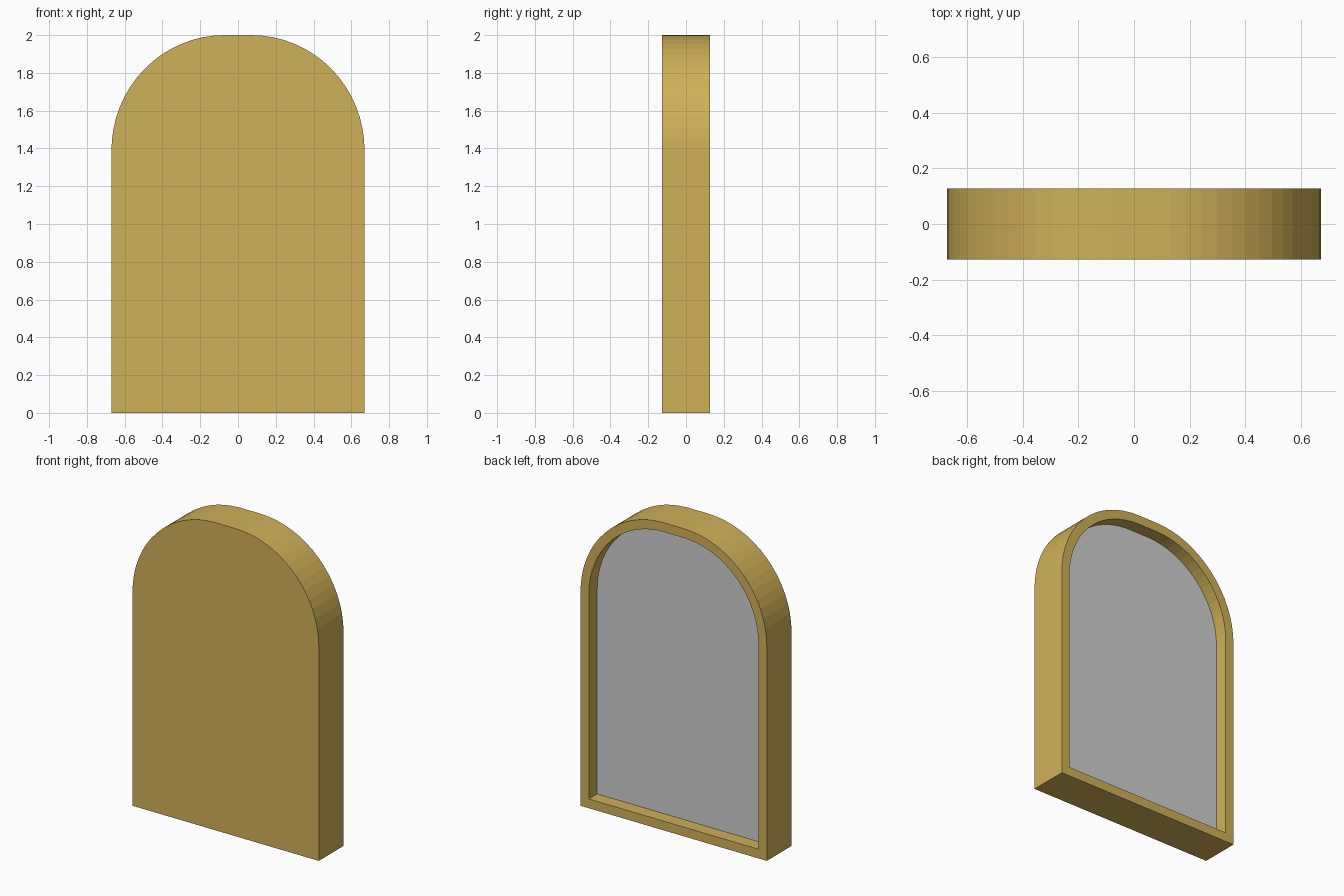
import bpy, bmesh, math

cube = bpy.data.objects.get("Cube")
if cube:
    bpy.data.objects.remove(cube)

HALF_W, HEIGHT, HALF_D = 0.67, 2.0, 0.127
FLAT, SPRING, STEPS = 0.07, 1.39, 16
WALL, RECESS = 0.06, 0.086


def make_material(name, color):
    mat = bpy.data.materials.new(name)
    mat.use_nodes = True
    mat.diffuse_color = color
    mat.node_tree.nodes["Principled BSDF"].inputs["Base Color"].default_value = color
    return mat


def arch_outline(inset):
    """Arch outline as (x, z) points, shrunk evenly by inset."""
    rx, rz = HALF_W - FLAT - inset, HEIGHT - SPRING - inset
    right = [(HALF_W - inset, inset)]
    for i in range(STEPS + 1):
        a = math.pi / 2 * i / STEPS
        right.append((FLAT + rx * math.cos(a), SPRING + rz * math.sin(a)))
    return right + [(-x, z) for x, z in reversed(right)]


def ring(bm, inset, y):
    return [bm.verts.new((x, y, z)) for x, z in arch_outline(inset)]


def bridge(bm, a, b):
    for i in range(len(a)):
        j = (i + 1) % len(a)
        bm.faces.new((a[i], a[j], b[j], b[i]))


gold = make_material("gold", (0.63, 0.44, 0.098, 1))
grey = make_material("pale_grey", (0.63, 0.63, 0.63, 1))

# Arched body with a shallow recess in its back
bm = bmesh.new()
loops = [ring(bm, 0, -HALF_D), ring(bm, 0, HALF_D),
         ring(bm, WALL, HALF_D), ring(bm, WALL, HALF_D - RECESS)]
bm.faces.new(loops[0])
for a, b in zip(loops, loops[1:]):
    bridge(bm, a, b)
# Grey panel on the recess floor
panel = bm.faces.new(loops[-1])
panel.material_index = 1
bmesh.ops.recalc_face_normals(bm, faces=bm.faces[:])

mesh = bpy.data.meshes.new("arched_panel")
bm.to_mesh(mesh)
bm.free()
mesh.materials.append(gold)
mesh.materials.append(grey)
body = bpy.data.objects.new("arched_panel", mesh)
bpy.context.collection.objects.link(body)
